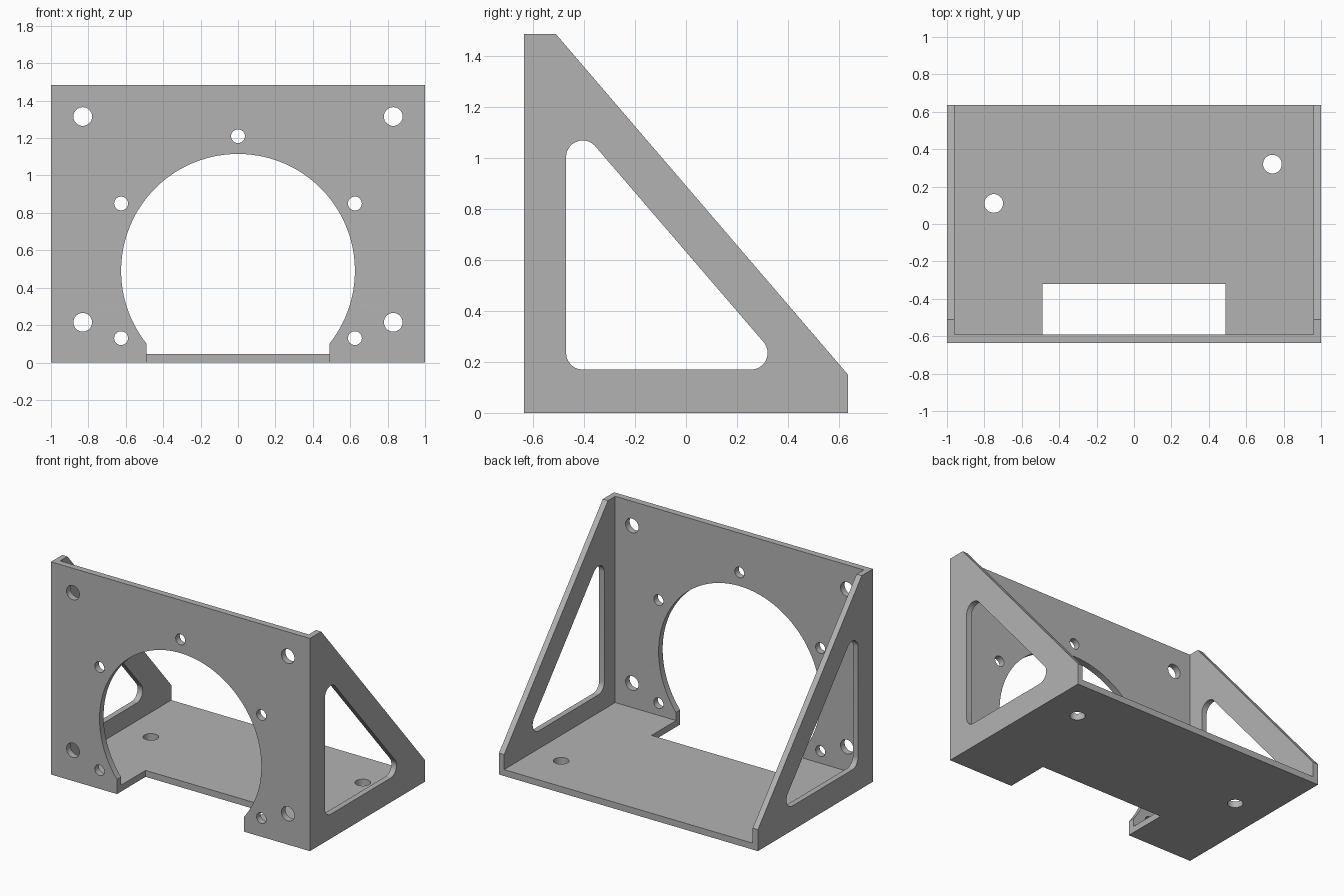
import bpy, bmesh
from math import atan2, cos, sin, pi, sqrt
from mathutils import Matrix, Vector

cube = bpy.data.objects.get("Cube")
if cube:
    bpy.data.objects.remove(cube, do_unlink=True)

# Overall sizes
W, D, H = 1.0, 0.635, 1.485      # half width, half depth, height
T, SIDE = 0.045, 0.04            # plate thickness, gusset thickness
SLOT = 0.49                      # half width of the open slot

grey = bpy.data.materials.new("light grey")
grey.use_nodes = True
colour = (0.45, 0.45, 0.45, 1)
grey.diffuse_color = colour
grey.node_tree.nodes["Principled BSDF"].inputs["Base Color"].default_value = colour


def arc(cx, cy, r, start, end, n):
    return [(cx + r * cos(start + (end - start) * i / n),
             cy + r * sin(start + (end - start) * i / n)) for i in range(n + 1)]


def circle(cx, cy, r, n=32):
    return arc(cx, cy, r, 0, 2 * pi, n)[:-1]


def plate(name, loops, thickness, axes, centre):
    """Extrude a flat outline with holes; axes are the directions of its local x, y, z."""
    curve = bpy.data.curves.new(name, "CURVE")
    curve.dimensions = "2D"
    curve.fill_mode = "BOTH"
    curve.extrude = thickness / 2
    for loop in loops:
        spline = curve.splines.new("POLY")
        spline.points.add(len(loop) - 1)
        for point, (u, v) in zip(spline.points, loop):
            point.co = (u, v, 0, 1)
        spline.use_cyclic_u = True
    helper = bpy.data.objects.new(name + "_outline", curve)
    bpy.context.collection.objects.link(helper)
    bpy.context.view_layer.update()
    evaluated = helper.evaluated_get(bpy.context.evaluated_depsgraph_get())
    mesh = bpy.data.meshes.new_from_object(evaluated)
    bpy.data.objects.remove(helper, do_unlink=True)
    bpy.data.curves.remove(curve)

    mesh.transform(Matrix.Translation(centre) @ Matrix([Vector(a) for a in axes]).transposed().to_4x4())
    bm = bmesh.new()
    bm.from_mesh(mesh)
    bmesh.ops.remove_doubles(bm, verts=bm.verts, dist=0.0001)
    bmesh.ops.recalc_face_normals(bm, faces=bm.faces)
    bm.to_mesh(mesh)
    bm.free()
    mesh.name = name
    mesh.materials.clear()
    mesh.materials.append(grey)
    mesh.shade_smooth()
    mesh.set_sharp_from_angle(angle=pi / 6)
    obj = bpy.data.objects.new(name, mesh)
    bpy.context.collection.objects.link(obj)
    return obj


X, Y, Z = (1, 0, 0), (0, 1, 0), (0, 0, 1)

# Front panel: large round opening running down into the slot, plus bolt holes
R, CZ = 0.625, 0.49
a = atan2(-sqrt(R * R - SLOT * SLOT), SLOT)
opening = arc(0, CZ, R, a, pi - a, 96)
front = [(-W, 0), (-SLOT, 0)] + opening[::-1] + [(SLOT, 0), (W, 0), (W, H), (-W, H)]
holes = [circle(0, 1.21, 0.037)]
for s in (-1, 1):
    holes += [circle(s * 0.83, z, 0.05) for z in (0.215, 1.315)]
    holes += [circle(s * 0.625, z, 0.037) for z in (0.13, 0.85)]
plate("front_panel", [front] + holes, T, (X, Z, (0, -1, 0)), (0, -D + T / 2, 0))

# Base plate: slot at the front edge and two mounting holes
x, y = W - SIDE, -D + T
base = [(-x, y), (-SLOT, y), (-SLOT, -0.32), (SLOT, -0.32), (SLOT, y),
        (x, y), (x, D), (-x, D)]
plate("base_plate", [base, circle(-0.75, 0.11, 0.05), circle(0.74, 0.32, 0.05)],
      T, (X, Y, Z), (0, 0, T / 2))

# Side gussets: sloped profile with a rounded triangular window
gusset = [(y, 0), (D, 0), (D, 0.15), (-0.51, H), (y, H)]
r, left, right, low, high = 0.065, -0.405, 0.255, 0.235, 1.003
slope = atan2(right - left, high - low)
window = (arc(right, low, r, -pi / 2, slope, 14) + arc(left, high, r, slope, pi, 14)
          + arc(left, low, r, pi, 1.5 * pi, 10))
for name, s in (("left_gusset", 1), ("right_gusset", -1)):
    plate(name, [gusset, window], SIDE, (Y, Z, X), (s * (W - SIDE / 2), 0, 0))
